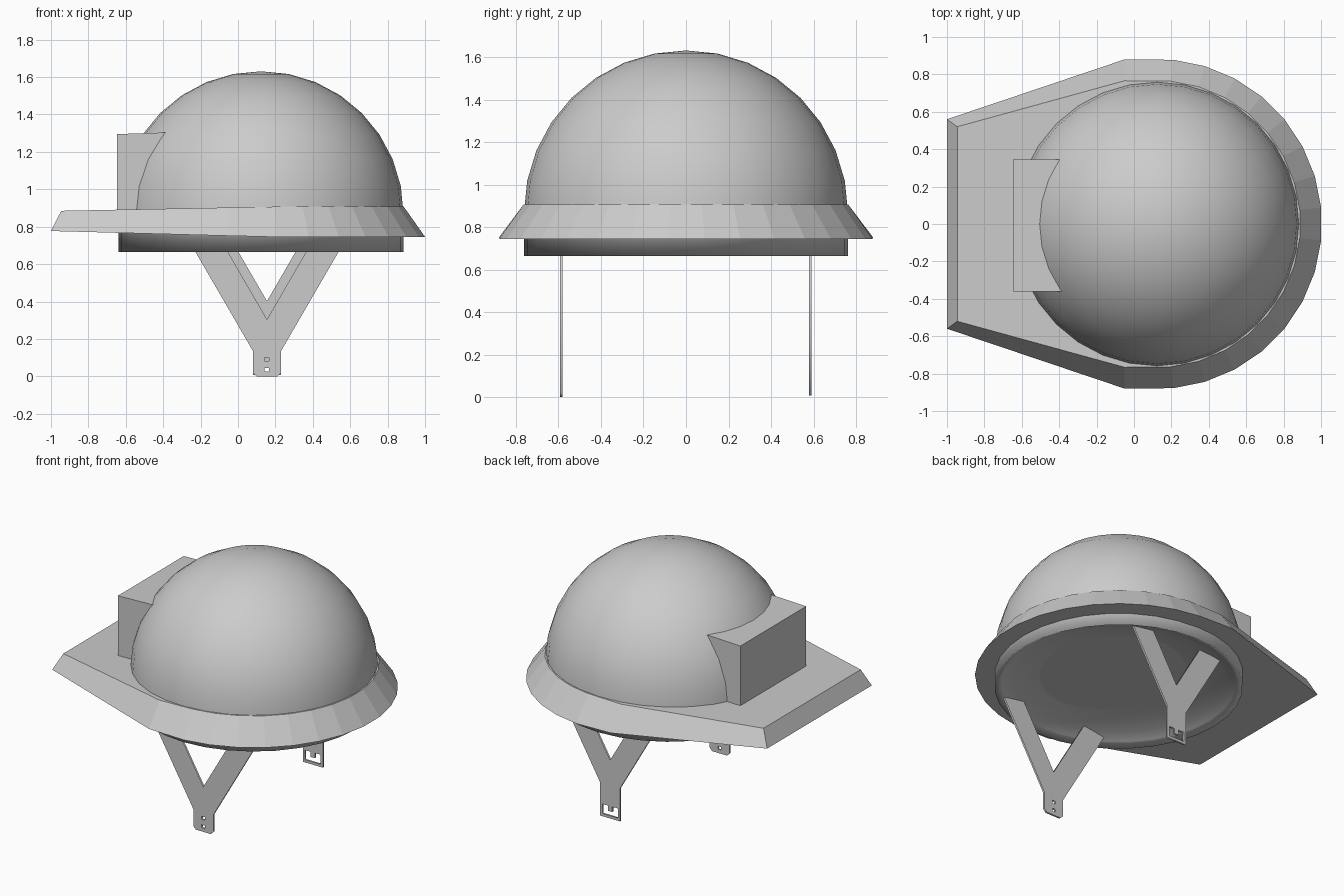
import bpy, bmesh, math

if "Cube" in bpy.data.objects:
    bpy.data.objects.remove(bpy.data.objects["Cube"])

CX = 0.123  # centre of the round parts along x


def mesh_object(name, bm):
    bmesh.ops.recalc_face_normals(bm, faces=bm.faces)
    me = bpy.data.meshes.new(name)
    bm.to_mesh(me)
    bm.free()
    ob = bpy.data.objects.new(name, me)
    bpy.context.collection.objects.link(ob)
    return ob


# Dome: sphere whose lower half is folded up into a shallow bowl above a short band
bm = bmesh.new()
R, BOWL = 0.762, 0.14
STEP = math.radians(11.25)
bmesh.ops.create_uvsphere(bm, u_segments=32, v_segments=16, radius=R)
for v in bm.verts:
    if v.co.z < -0.01:
        v.co.x /= math.cos(STEP)
        v.co.y /= math.cos(STEP)
        v.co.z = -0.205 + BOWL * (-v.co.z / R - math.sin(STEP))
for f in bm.faces:
    f.smooth = True
dome = mesh_object("dome", bm)
dome.location = (CX, 0, 0.869)


# Brim: round at one end, tapering to a wide straight peak at the other
def outline(r, z, side, tip, tip_z):
    pts = [(-0.05, -side, z + 0.2 * (tip_z - z))]
    for i in range(16):
        a = math.radians(-84.375 + 11.25 * i)
        pts.append((CX + r * math.cos(a), r * math.sin(a), z))
    pts.append((-0.05, side, z + 0.2 * (tip_z - z)))
    return pts + [(tip[0], tip[1], tip_z), (tip[0], -tip[1], tip_z)]


bm = bmesh.new()
low = [bm.verts.new(p) for p in outline(0.882, 0.745, 0.88, (-1.0, 0.56), 0.777)]
top = [bm.verts.new(p) for p in outline(0.767, 0.907, 0.766, (-0.945, 0.52), 0.885)]
n = len(low)
for i in range(n):
    j = (i + 1) % n
    bm.faces.new((low[i], low[j], top[j], top[i]))
for ring in (low, top):
    bm.faces.new(ring[1:17])
    bm.faces.new((ring[0], ring[1], ring[16], ring[17]))
    bm.faces.new((ring[17], ring[18], ring[19], ring[0]))
mesh_object("brim", bm)

# Block mounted against the dome above the peak
bm = bmesh.new()
bmesh.ops.create_cube(bm, size=1)
for v in bm.verts:
    right, upper = v.co.x > 0, v.co.z > 0
    v.co.x = -0.2 if right else -0.648
    v.co.y *= 0.704
    v.co.z = (1.31 if right else 1.295) if upper else 0.87
mesh_object("rear_block", bm).location.y = -0.008


# Chin straps: flat Y shapes drawn as filled outlines with holes
def strap(name, y, lift, bottom, holes):
    cu = bpy.data.curves.new(name, 'CURVE')
    cu.dimensions = '2D'
    cu.fill_mode = 'BOTH'
    cu.extrude = 0.006
    mid, zt, s = 0.155, 0.79, 0.58
    half = 0.075
    shoulder, crotch = 0.135 + lift, 0.305 + lift
    side = bottom + [(half, shoulder), (half + (zt - shoulder) * s, zt),
                     ((zt - crotch) * s, zt)]
    loop = side + [(0, crotch)] + [(-x, z) for x, z in reversed(side)]
    for pts in [loop] + holes:
        sp = cu.splines.new('POLY')
        sp.points.add(len(pts) - 1)
        for p, (x, z) in zip(sp.points, pts):
            p.co = (mid + x, z, 0, 1)
        sp.use_cyclic_u = True
    ob = bpy.data.objects.new(name, cu)
    ob.rotation_euler.x = math.pi / 2
    ob.location.y = y
    bpy.context.collection.objects.link(ob)
    bpy.ops.object.select_all(action='DESELECT')
    ob.select_set(True)
    bpy.context.view_layer.objects.active = ob
    bpy.ops.object.convert(target='MESH')


def pin_hole(z, w=0.012, h=0.01):
    return [(-w, z - h), (w, z - h), (w, z + h), (-w, z + h)]


# Front strap has two pin holes, back strap has a buckle slot with a prong
strap("front_chin_strap", -0.587, 0.0, [(0.055, 0.0), (0.075, 0.02)],
      [pin_hole(0.035), pin_hole(0.092)])
slot = [(-0.058, 0.025), (0.058, 0.025), (0.058, 0.09), (0.016, 0.09),
        (0.016, 0.055), (-0.016, 0.055), (-0.016, 0.09), (-0.058, 0.09)]
strap("back_chin_strap", 0.585, 0.097, [(0.075, 0.007)], [slot])
